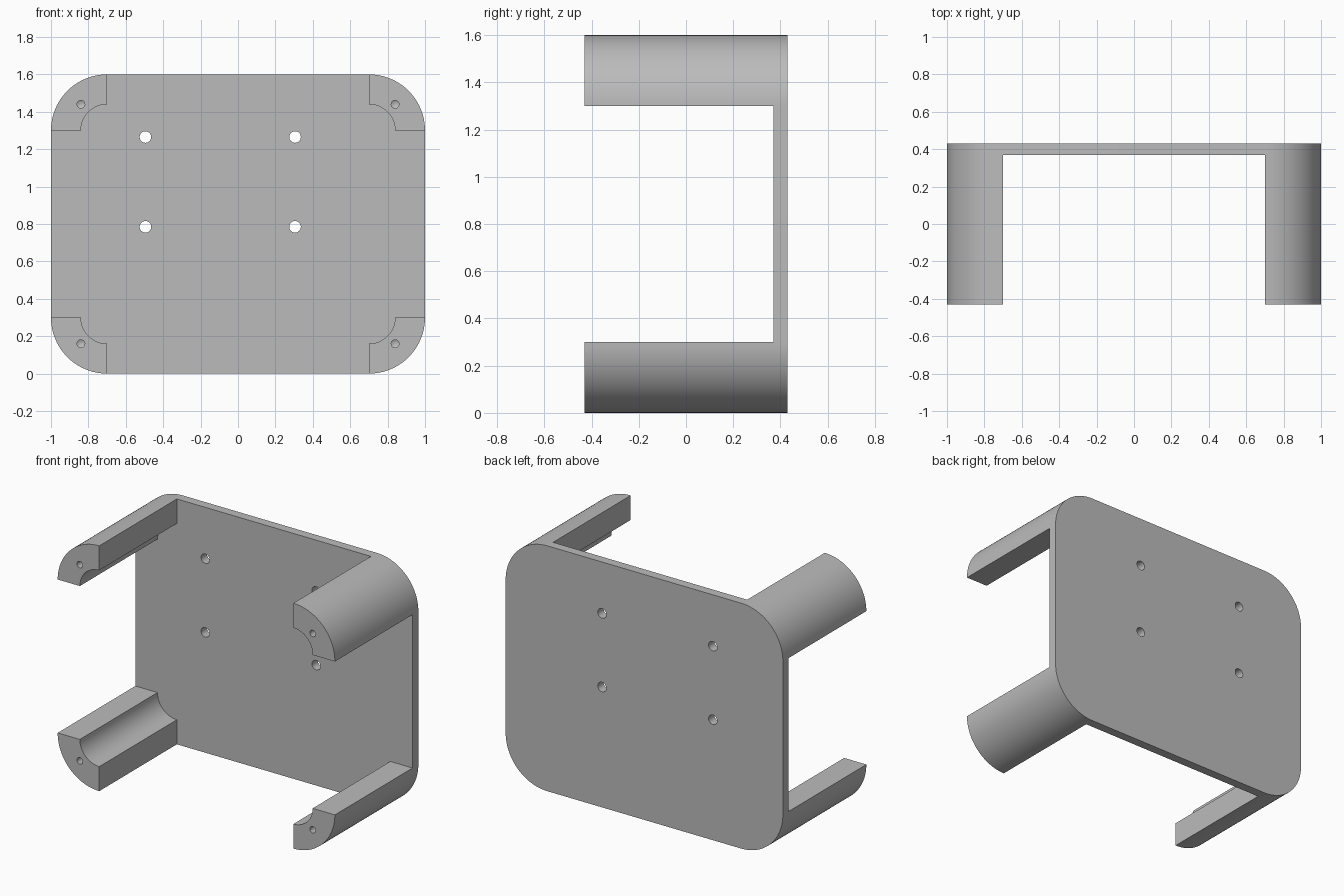
import bpy
import bmesh
from math import pi, cos, sin, radians
from mathutils import Matrix, Vector

BACK, PLATE_FRONT, LEG_FRONT = 0.43, 0.37, -0.43
CORNER_R, GROOVE_R = 0.3, 0.14
CX, Z_LOW, Z_HIGH = 0.7, 0.3, 1.3

cube = bpy.data.objects.get("Cube")
if cube:
    bpy.data.objects.remove(cube, do_unlink=True)

grey = bpy.data.materials.new("light grey")
grey.use_nodes = True
grey.diffuse_color = (0.5, 0.5, 0.5, 1)
grey.node_tree.nodes["Principled BSDF"].inputs["Base Color"].default_value = (0.5, 0.5, 0.5, 1)


def arc(cx, cz, r, start, steps=24):
    """Quarter circle of (x, z) points, counter-clockwise from start."""
    return [(cx + r * cos(start + pi / 2 * i / steps),
             cz + r * sin(start + pi / 2 * i / steps)) for i in range(steps + 1)]


def add_object(name, bm):
    bmesh.ops.recalc_face_normals(bm, faces=bm.faces)
    mesh = bpy.data.meshes.new(name)
    bm.to_mesh(mesh)
    bm.free()
    mesh.materials.append(grey)
    obj = bpy.data.objects.new(name, mesh)
    bpy.context.collection.objects.link(obj)
    return obj


def extrude_profile(name, points, y0, y1):
    bm = bmesh.new()
    face = bm.faces.new([bm.verts.new((x, y0, z)) for x, z in points])
    new = bmesh.ops.extrude_face_region(bm, geom=[face])["geom"]
    bmesh.ops.translate(bm, vec=(0, y1 - y0, 0),
                        verts=[v for v in new if isinstance(v, bmesh.types.BMVert)])
    return add_object(name, bm)


def add_drill(bm, x, z, r, y0, y1, tip=0.0):
    """Cylinder along y, with an optional pointed end."""
    turn = Matrix.Rotation(-pi / 2, 4, "X")
    made = bmesh.ops.create_cone(
        bm, cap_ends=True, segments=24, radius1=r, radius2=r, depth=y1 - y0,
        matrix=Matrix.Translation((x, (y0 + y1) / 2, z)) @ turn)
    if tip:
        end = next(f for f in bm.faces if len(f.verts) > 4 and f.calc_center_median().y > y1 - 0.001)
        centre = bmesh.ops.poke(bm, faces=[end])["verts"][0]
        centre.co = Vector((x, y1 + tip, z))
    return made


def cut(obj, bm):
    """Subtract the drill shapes, then shade the result."""
    cutter = add_object("drill_cutter", bm)
    cutter.hide_render = True
    mod = obj.modifiers.new("holes", "BOOLEAN")
    mod.operation, mod.solver, mod.object = "DIFFERENCE", "EXACT", cutter
    bpy.ops.object.select_all(action="DESELECT")
    obj.select_set(True)
    bpy.context.view_layer.objects.active = obj
    bpy.ops.object.modifier_apply(modifier=mod.name)
    bpy.data.objects.remove(cutter, do_unlink=True)
    bpy.ops.object.shade_smooth_by_angle(angle=radians(30))


corners = {"upper_left": (CX, Z_HIGH), "upper_right": (-CX, Z_HIGH),
           "lower_right": (-CX, Z_LOW), "lower_left": (CX, Z_LOW)}

# Rounded back plate with four through holes
outline = []
for i, (x, z) in enumerate(corners.values()):
    outline += arc(x, z, CORNER_R, i * pi / 2)
plate = extrude_profile("back_plate", outline, PLATE_FRONT, BACK)
drills = bmesh.new()
for x in (-0.495, 0.305):
    for z in (0.785, 1.265):
        add_drill(drills, x, z, 0.031, PLATE_FRONT - 0.05, BACK + 0.05)
cut(plate, drills)

# Four corner legs: quarter rings with a blind screw hole in the front end
for i, (name, (x, z)) in enumerate(corners.items()):
    start = i * pi / 2
    section = arc(x, z, CORNER_R, start) + arc(x, z, GROOVE_R, start)[::-1]
    leg = extrude_profile(name + "_leg", section, LEG_FRONT, PLATE_FRONT)
    drills = bmesh.new()
    add_drill(drills, 0.84 if x > 0 else -0.84, z + (0.14 if z > 1 else -0.14),
              0.021, LEG_FRONT - 0.05, LEG_FRONT + 0.25, tip=0.012)
    cut(leg, drills)
